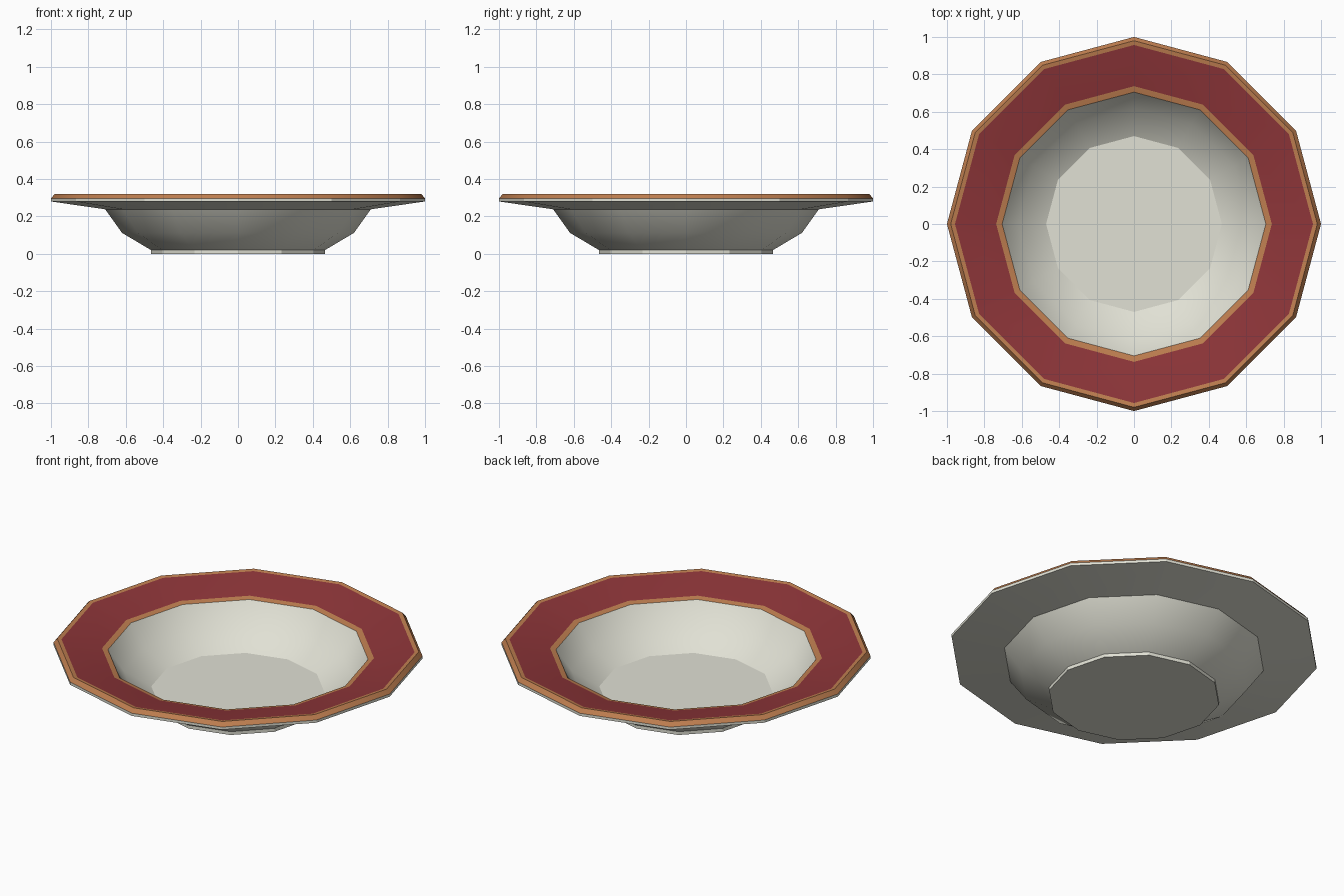
import bpy, bmesh, math

if "Cube" in bpy.data.objects:
    bpy.data.objects.remove(bpy.data.objects["Cube"])

SIDES = 12

def material(name, rgb):
    m = bpy.data.materials.new(name)
    m.diffuse_color = (*rgb, 1)
    m.use_nodes = True
    m.node_tree.nodes["Principled BSDF"].inputs["Base Color"].default_value = m.diffuse_color
    return m

mats = [material("cream", (0.75, 0.75, 0.66)),
        material("red", (0.27, 0.036, 0.041)),
        material("copper", (0.52, 0.21, 0.08))]
CREAM, RED, COPPER = range(3)

# Profile from the foot up the outside, over the rim and down the inside:
# radius, height, material of the band leading to this ring
profile = [
    (0.465, 0.0, CREAM), (0.465, 0.02, CREAM), (0.62, 0.112, CREAM),
    (0.71, 0.238, CREAM), (1.0, 0.28, CREAM), (1.0, 0.296, CREAM),
    (0.98, 0.32, COPPER), (0.957, 0.316, COPPER), (0.737, 0.272, RED),
    (0.705, 0.264, COPPER), (0.62, 0.143, CREAM), (0.47, 0.055, CREAM),
]

bm = bmesh.new()
rings = []
for r, z, _ in profile:
    rings.append([bm.verts.new((r * math.cos(i * math.tau / SIDES),
                                r * math.sin(i * math.tau / SIDES), z))
                  for i in range(SIDES)])

# Bands between neighbouring rings
for k in range(1, len(rings)):
    a, b = rings[k - 1], rings[k]
    for i in range(SIDES):
        j = (i + 1) % SIDES
        bm.faces.new((a[i], a[j], b[j], b[i])).material_index = profile[k][2]

# Underside and inner floor
bm.faces.new(rings[0][::-1])
bm.faces.new(rings[-1])
bmesh.ops.recalc_face_normals(bm, faces=bm.faces[:])

mesh = bpy.data.meshes.new("soup_plate")
bm.to_mesh(mesh)
bm.free()
for m in mats:
    mesh.materials.append(m)
plate = bpy.data.objects.new("soup_plate", mesh)
bpy.context.collection.objects.link(plate)

# Smooth curved walls, crisp rim and foot
bpy.context.view_layer.objects.active = plate
plate.select_set(True)
bpy.ops.object.shade_smooth_by_angle(angle=math.radians(29))
